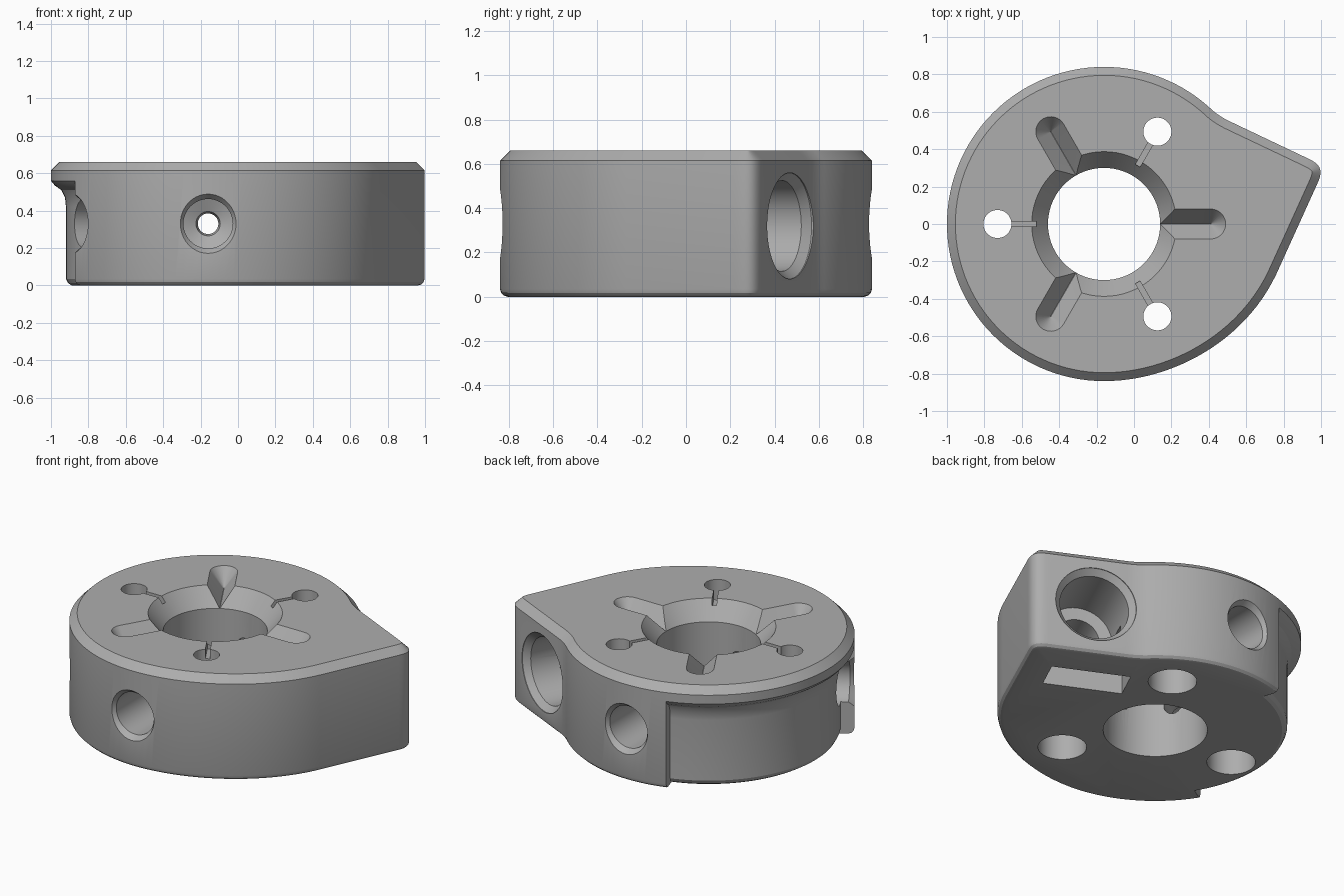
import bpy, bmesh, math
from mathutils import Vector, Matrix

if "Cube" in bpy.data.objects:
    bpy.data.objects.remove(bpy.data.objects["Cube"])

CX, H, R = -0.16, 0.66, 0.84          # disc centre, height, radius
grey = bpy.data.materials.new("plain grey")
grey.diffuse_color = (0.42, 0.42, 0.42, 1)
grey.use_nodes = True
grey.node_tree.nodes["Principled BSDF"].inputs["Base Color"].default_value = grey.diffuse_color


def make(name, bm):
    bmesh.ops.recalc_face_normals(bm, faces=bm.faces)
    me = bpy.data.meshes.new(name)
    bm.to_mesh(me)
    bm.free()
    me.materials.append(grey)
    ob = bpy.data.objects.new(name, me)
    bpy.context.collection.objects.link(ob)
    return ob


def loft(name, rings):
    """Closed solid through equally long rings of points."""
    bm = bmesh.new()
    vs = [[bm.verts.new(p) for p in ring] for ring in rings]
    n = len(vs[0])
    for a, b in zip(vs, vs[1:]):
        for i in range(n):
            j = (i + 1) % n
            bm.faces.new((a[i], a[j], b[j], b[i]))
    bm.faces.new(vs[0][::-1])
    bm.faces.new(vs[-1])
    return make(name, bm)


def polar(deg, r, z=0.0):
    a = math.radians(deg)
    return Vector((CX + r * math.cos(a), r * math.sin(a), z))


def lathe(name, profile, origin, axis, n=48):
    """Round cutter: profile of (radius, distance along axis)."""
    q = Vector(axis).to_track_quat('Z', 'Y')
    return loft(name, [[Vector(origin) + q @ Vector((r * math.cos(k * math.tau / n),
                r * math.sin(k * math.tau / n), h)) for k in range(n)] for r, h in profile])


def bezier(a, b, c, d, n):
    a, b, c, d = (Vector(p) for p in (a, b, c, d))
    return [a * (1 - t) ** 3 + b * 3 * t * (1 - t) ** 2 + c * 3 * t * t * (1 - t) + d * t ** 3
            for t in (i / n for i in range(n + 1))]


# Body outline: disc with a pointed lobe
outline = [polar(48 + 3 * i, R).to_2d() for i in range(74)]
outline += bezier((-0.16, -0.84), (0.2, -0.84), (0.59, -0.63), (0.76, -0.27), 24)
outline += bezier((0.98, 0.215), (1.01, 0.28), (1.005, 0.315), (0.935, 0.348), 10)
outline += bezier((0.52, 0.545), (0.47, 0.568), (0.44, 0.59), (0.405, 0.62), 8)[:-1]


def inset(d, z):
    ring, n = [], len(outline)
    for i, p in enumerate(outline):
        e1 = (p - outline[i - 1]).normalized()
        e2 = (outline[(i + 1) % n] - p).normalized()
        n1, n2 = Vector((-e1.y, e1.x)), Vector((-e2.y, e2.x))
        m = (n1 + n2) / (1 + n1.dot(n2))
        ring.append((p + m * d).to_3d() + Vector((0, 0, z)))
    return ring


body = loft("body", [inset(0.035, 0), inset(0.018, 0.005), inset(0.005, 0.018), inset(0, 0.035),
                     inset(0, H - 0.045), inset(0.045, H)])

cutters = []

# Central bore with flared mouth
cutters.append(lathe("bore", [(0.3, -0.1), (0.3, H - 0.11), (0.387, H), (0.387, H + 0.1)],
                     (CX, 0, 0), (0, 0, 1), 72))

# Pin holes, wide from below and narrow at the top, with thin slits to the bore
for deg in (60, 180, 300):
    cutters.append(lathe("pin_hole", [(0.14, -0.1), (0.14, 0.48), (0.075, 0.52), (0.075, H + 0.1)],
                         polar(deg, 0.57), (0, 0, 1)))
    u = polar(deg, 1) - polar(deg, 0)
    s = Vector((-u.y, u.x, 0)) * 0.014
    cutters.append(loft("slit", [[polar(deg, r, z) + s * k for r, k in
                   ((0.36, -1), (0.53, -1), (0.53, 1), (0.36, 1))] for z in (H - 0.06, H + 0.1)]))

# V grooves with round outer ends
for deg in (0, 120, 240):
    u = polar(deg, 1) - polar(deg, 0)
    v = Vector((-u.y, u.x, 0))
    rings = []
    for w, z in ((0.001, H - 0.11), (0.08, H), (0.08, H + 0.1)):
        ring = [polar(deg, 0.2, z) - v * w]
        for k in range(17):
            a = math.pi * (k / 16 - 0.5)
            ring.append(polar(deg, 0.41 - CX, z) + u * w * math.cos(a) + v * w * math.sin(a))
        ring.append(polar(deg, 0.2, z) + v * w)
        rings.append(ring)
    cutters.append(loft("groove", rings))

# Recess with a coved lip, around the back left
prof = [(0.73, -0.1), (0.73, 0.0), (0.748, 0.012), (0.76, 0.035), (0.76, 0.42), (0.765, 0.47),
        (0.785, 0.51), (0.82, 0.535), (0.845, 0.565), (1.0, 0.58), (1.0, -0.1)]
cutters.append(loft("recess", [[polar(108 + 104 * k / 40, r, z) for r, z in prof]
                               for k in range(41)]))

# Radial screw holes
for deg in (90, 210, 270):
    u = polar(deg, 1) - polar(deg, 0)
    cutters.append(lathe("screw_hole", [(0.055, 0.2), (0.055, 0.4), (0.065, 0.44), (0.132, 0.47),
                         (0.132, 0.805), (0.17, 0.855), (0.17, 1.0)], (CX, 0, 0.33), u))

# Stepped port in the flat face, with its crosswise slot open below
nrm, tan = Vector((0.424, 0.906, 0)), Vector((0.906, -0.424, 0))
cutters.append(lathe("port", [(0.13, -0.76), (0.13, -0.42), (0.205, -0.415), (0.205, -0.04),
                     (0.24, -0.005), (0.24, 0.1)], (0.68, 0.47, 0.32), nrm))
cutters.append(loft("slot", [[tan * t + nrm * n + Vector((0, 0, z)) for t, n in
               ((0.15, 0.29), (0.62, 0.29), (0.62, 0.49), (0.15, 0.49))] for z in (-0.1, 0.33)]))

# Cut everything, then drop the cutters
for c in cutters:
    m = body.modifiers.new(c.name, 'BOOLEAN')
    m.operation, m.solver, m.object = 'DIFFERENCE', 'EXACT', c
bpy.context.view_layer.update()
mesh = bpy.data.meshes.new_from_object(body.evaluated_get(bpy.context.evaluated_depsgraph_get()))
body.modifiers.clear()
body.data = mesh
mesh.materials.clear()
mesh.materials.append(grey)
for p in mesh.polygons:
    p.material_index = 0
for c in cutters:
    bpy.data.objects.remove(c)

bpy.context.view_layer.objects.active = body
body.select_set(True)
bpy.ops.object.shade_smooth_by_angle(angle=math.radians(25))
